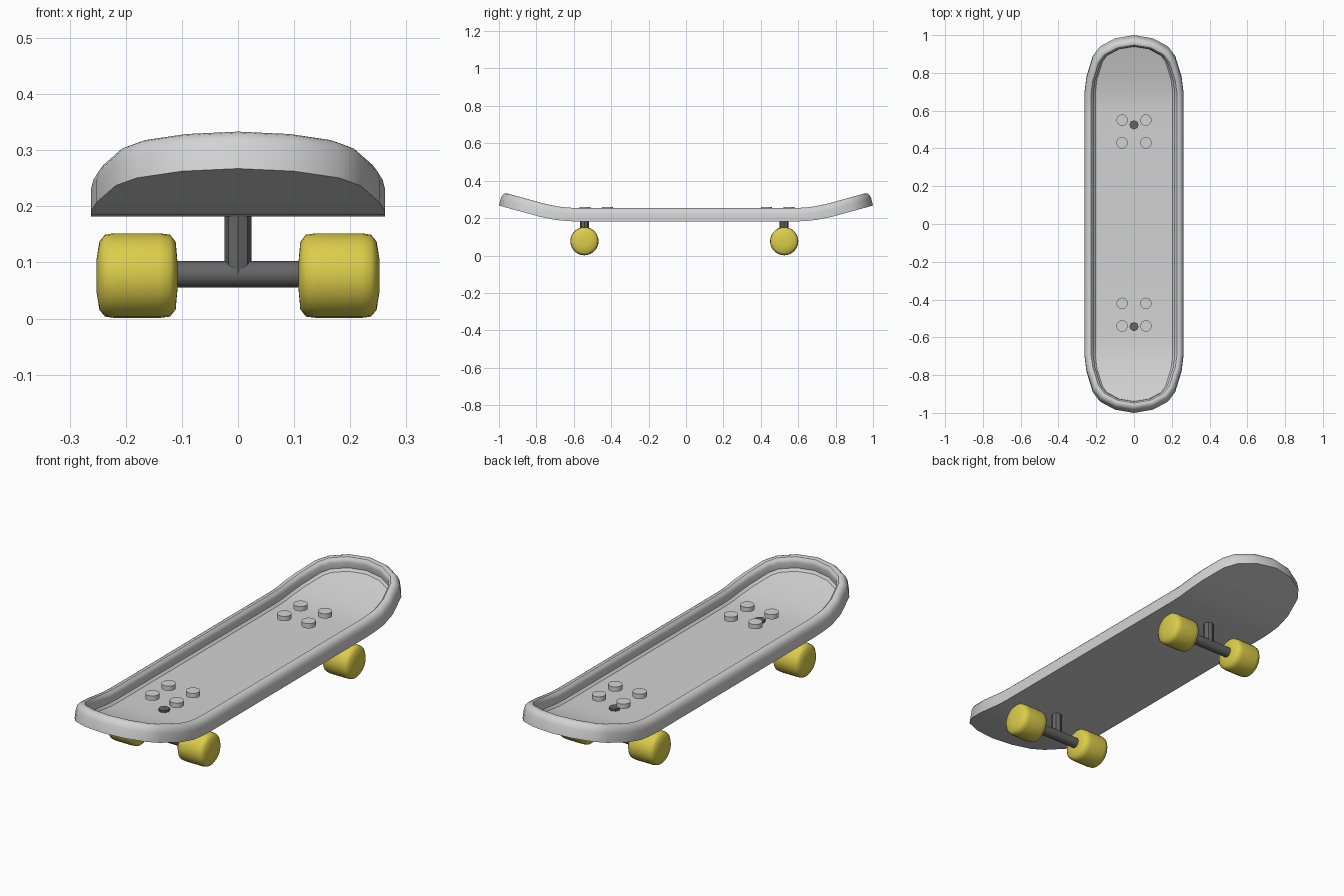
import bpy, bmesh, math
from mathutils import Matrix, Vector

if "Cube" in bpy.data.objects:
    bpy.data.objects.remove(bpy.data.objects["Cube"], do_unlink=True)


def material(name, rgb):
    m = bpy.data.materials.new(name)
    m.use_nodes = True
    m.diffuse_color = (*rgb, 1)
    m.node_tree.nodes["Principled BSDF"].inputs["Base Color"].default_value = (*rgb, 1)
    return m


GREY = material("light grey", (0.65, 0.65, 0.65))
DARK = material("dark grey", (0.13, 0.13, 0.13))
YELLOW = material("yellow", (0.72, 0.61, 0.07))


def finish(name, bm, mat, angle=40):
    bmesh.ops.recalc_face_normals(bm, faces=bm.faces)
    mesh = bpy.data.meshes.new(name)
    bm.to_mesh(mesh)
    bm.free()
    mesh.materials.append(mat)
    ob = bpy.data.objects.new(name, mesh)
    bpy.context.collection.objects.link(ob)
    bpy.ops.object.select_all(action="DESELECT")
    ob.select_set(True)
    bpy.context.view_layer.objects.active = ob
    bpy.ops.object.shade_smooth_by_angle(angle=math.radians(angle))
    return ob


def cylinder(name, mat, start, end, radius, sides):
    start, end = Vector(start), Vector(end)
    axis = end - start
    turn = axis.to_track_quat("Z", "Y").to_matrix().to_4x4()
    bm = bmesh.new()
    bmesh.ops.create_cone(bm, cap_ends=True, segments=sides, radius1=radius, radius2=radius,
                          depth=axis.length, matrix=Matrix.Translation((start + end) / 2) @ turn)
    return finish(name, bm, mat)


# Deck: a rim section swept round a rounded outline, bent up at both ends
BOTTOM, BEND_START, BEND_END, SLOPE = 0.182, 0.58, 0.80, 0.275


def bend(x, y, z):
    a = abs(y)
    t = min(max(a - BEND_START, 0), BEND_END - BEND_START)
    slope = SLOPE * t / (BEND_END - BEND_START)
    lift = slope * t / 2 + SLOPE * max(a - BEND_END, 0)
    return x, y - math.copysign(slope * 0.9 * (z - BOTTOM), y), z + lift


quarter = [(0.10, 0.983), (0.18, 0.94), (0.218, 0.89), (0.252, 0.78), (0.262, 0.70),
           (0.262, 0.64), (0.262, 0.58), (0.262, 0.3)]
side = quarter + [(x, -y) for x, y in reversed(quarter)]
outline = [(0, 1)] + side + [(0, -1)] + [(-x, y) for x, y in reversed(side)]
count, half = len(outline), len(side) + 1

# Inset distance from the outline and height, from underside to recessed floor
section = [(0, BOTTOM), (0, 0.222), (0.004, 0.238), (0.012, 0.249), (0.022, 0.254),
           (0.034, 0.254), (0.043, 0.246), (0.047, 0.235), (0.047, 0.207), (0.057, 0.197)]


def inset(i, d):
    p, a, b = (Vector(outline[k % count]) for k in (i, i - 1, i + 1))
    n1, n2 = (Vector((-e.y, e.x)).normalized() for e in (a - p, p - b))
    n = (n1 + n2).normalized()
    inward = n if n.dot(p) < 0 else -n
    return p + inward * d / max(n.dot(n1), 0.5)


bm = bmesh.new()
loops = [[bm.verts.new(bend(*inset(i, d), z)) for i in range(count)] for d, z in section]
for lower, upper in zip(loops, loops[1:]):
    for i in range(count):
        j = (i + 1) % count
        bm.faces.new((lower[i], lower[j], upper[j], upper[i]))
for loop in (loops[0], loops[-1]):
    for i in range(half):
        ring = [loop[i], loop[i + 1], loop[(count - i - 1) % count], loop[(count - i) % count]]
        bm.faces.new(list(dict.fromkeys(ring)))
finish("deck", bm, GREY)

# Bolt heads hovering just above the recessed floor
for end, rows in (("front", (-0.54, -0.42)), ("back", (0.43, 0.55))):
    for y in rows:
        for x in (-0.063, 0.063):
            cylinder(end + "_bolt", GREY, (x, y, 0.238), (x, y, 0.26), 0.03, 24)

# Trucks and wheels
wheel_profile = [(0.108, 0), (0.108, 0.026), (0.111, 0.060), (0.121, 0.073), (0.14, 0.0755),
                 (0.22, 0.0755), (0.237, 0.073), (0.247, 0.061), (0.252, 0.03), (0.252, 0)]
WHEEL_Z, AXLE_Z = 0.0765, 0.079


def wheel(name, sign, y):
    bm = bmesh.new()
    verts = [bm.verts.new((sign * x, y, WHEEL_Z + r)) for x, r in wheel_profile]
    edges = [bm.edges.new(pair) for pair in zip(verts, verts[1:])]
    bmesh.ops.spin(bm, geom=verts + edges, cent=(0, y, WHEEL_Z), axis=(1, 0, 0),
                   angle=math.tau, steps=28)
    bmesh.ops.remove_doubles(bm, verts=bm.verts, dist=0.0005)
    finish(name, bm, YELLOW, 60)


for end, y in (("front", -0.543), ("back", 0.525)):
    cylinder(end + "_axle", DARK, (-0.125, y, AXLE_Z), (0.125, y, AXLE_Z), 0.024, 16)
    cylinder(end + "_truck_post", DARK, (0, y, AXLE_Z), (0, y, 0.207), 0.024, 8)
    wheel(end + "_left_wheel", 1, y)
    wheel(end + "_right_wheel", -1, y)
